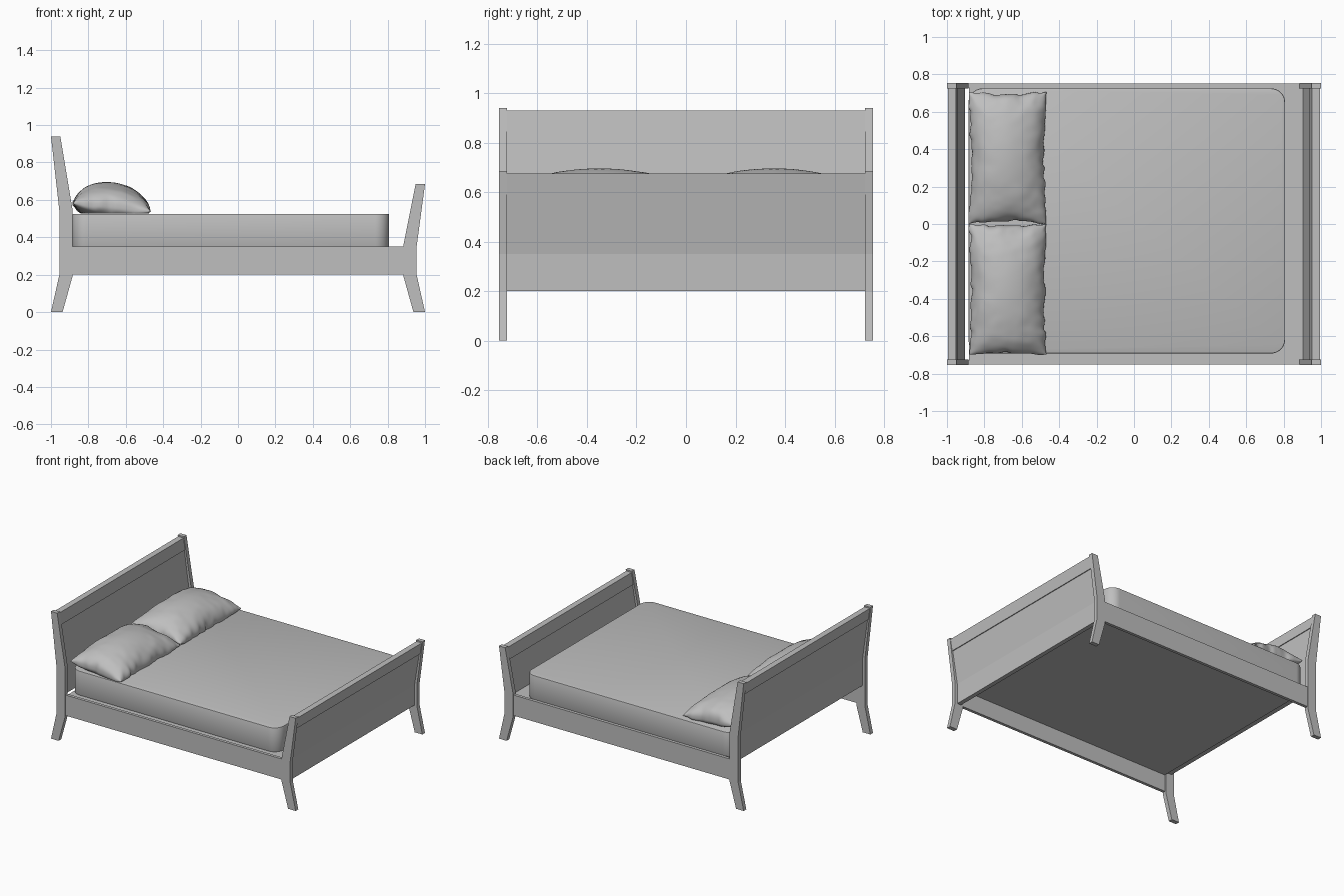
import bpy, bmesh, math
from mathutils import Vector, noise

cube = bpy.data.objects.get("Cube")
if cube:
    bpy.data.objects.remove(cube, do_unlink=True)

grey = bpy.data.materials.new("plain_grey")
grey.use_nodes = True
grey.diffuse_color = (0.52, 0.52, 0.52, 1)
grey.node_tree.nodes["Principled BSDF"].inputs["Base Color"].default_value = grey.diffuse_color


def finish(name, bm, smooth=False):
    bmesh.ops.recalc_face_normals(bm, faces=bm.faces)
    mesh = bpy.data.meshes.new(name)
    bm.to_mesh(mesh)
    bm.free()
    mesh.materials.append(grey)
    obj = bpy.data.objects.new(name, mesh)
    bpy.context.collection.objects.link(obj)
    if smooth:
        bpy.ops.object.select_all(action="DESELECT")
        obj.select_set(True)
        bpy.context.view_layer.objects.active = obj
        bpy.ops.object.shade_smooth_by_angle(angle=math.radians(40))
    return obj


def prism(name, profile, y0, y1):
    """Extrude an x-z outline along y."""
    bm = bmesh.new()
    face = bm.faces.new([bm.verts.new((x, y0, z)) for x, z in profile])
    new = bmesh.ops.extrude_face_region(bm, geom=[face])["geom"]
    bmesh.ops.translate(bm, vec=(0, y1 - y0, 0),
                        verts=[v for v in new if isinstance(v, bmesh.types.BMVert)])
    return finish(name, bm)


def box(name, x0, x1, y0, y1, z0, z1):
    return prism(name, [(x0, z0), (x1, z0), (x1, z1), (x0, z1)], y0, y1)


# Head and foot ends: bent posts, thin panel and thicker top rail
def bed_end(name, side, knee, top, panel_bottom):
    def centre(z):
        return 0.92 + 0.055 * max(0, z - knee) / (top - knee)

    def board(part, heights, thick):
        outer = [(side * (centre(z) + thick / 2), z) for z in heights]
        inner = [(side * (centre(z) - thick / 2), z) for z in reversed(heights)]
        prism(f"{name}_{part}", outer + inner, -0.725, 0.725)

    post = [(1, 0), (0.955, 0.2), (0.955, knee), (1, top),
            (0.95, top), (0.885, knee + 0.01), (0.885, 0.19), (0.938, 0)]
    for label, s in (("left", 1), ("right", -1)):
        prism(f"{name}_post_{label}", [(side * x, z) for x, z in post], s * 0.724, s * 0.755)
    board("panel", [panel_bottom, knee, top - 0.09], 0.032)
    board("top_rail", [top - 0.095, top - 0.01], 0.044)


bed_end("headboard", -1, 0.54, 0.94, 0.345)
bed_end("footboard", 1, 0.35, 0.685, 0.2)

# Side rails and platform
for label, s in (("left", 1), ("right", -1)):
    box(f"side_rail_{label}", -0.887, 0.887, s * 0.73, s * 0.752, 0.2, 0.352)
box("platform", -0.882, 0.905, -0.731, 0.731, 0.325, 0.345)

# Mattress with rounded corners
mattress = box("mattress", -0.885, 0.808, -0.692, 0.725, 0.345, 0.525)
bm = bmesh.new()
bm.from_mesh(mattress.data)
bpy.data.objects.remove(mattress, do_unlink=True)
upright = [e for e in bm.edges if abs(e.verts[0].co.z - e.verts[1].co.z) > 0.1]
bmesh.ops.bevel(bm, geom=upright, offset=0.075, segments=10, affect="EDGES", profile=0.5)
rims = [e for e in bm.edges if abs(e.verts[0].co.z - e.verts[1].co.z) < 0.01]
bmesh.ops.bevel(bm, geom=rims, offset=0.006, segments=2, affect="EDGES", profile=0.5)
finish("mattress", bm, smooth=True)


# Pillows: two domed sheets joined at a wavy seam, corners pulled out
def pillow(name, cy, seed):
    bm = bmesh.new()
    for sheet in (1, -1):
        verts = bmesh.ops.create_grid(bm, x_segments=44, y_segments=64, size=1)["verts"]
        for v in verts:
            u, w = (math.sin(t * math.pi / 2) for t in v.co.xy)
            dome = max(0, 1 - u * u) ** 0.5 * max(0, 1 - w * w) ** 0.4
            rim = max(abs(u), abs(w)) ** 8
            ruffle = noise.noise(Vector((u * 4, w * 7, seed)))
            crease = noise.noise(Vector((u * 2, w * 3.5, seed + 5)))
            x = -0.675 + 0.207 * u * (1 - 0.06 * (1 - w * w)) + 0.012 * rim * ruffle
            y = cy + 0.35 * w * (1 - 0.035 * (1 - u * u)) + 0.012 * rim * ruffle
            seam = 0.562 - 0.018 * u + 0.012 * rim * crease
            if sheet > 0:
                z = seam + 0.132 * dome + 0.022 * crease * dome * (1 - dome)
                z += 0.012 * ruffle * dome * (1 - dome)
            else:
                z = max(0.527, seam - 0.09 * dome)
            v.co = (x, y, z)
    bmesh.ops.remove_doubles(bm, verts=bm.verts, dist=0.0003)
    finish(name, bm, smooth=True)


pillow("pillow_left", 0.355, 2.3)
pillow("pillow_right", -0.35, 8.7)
